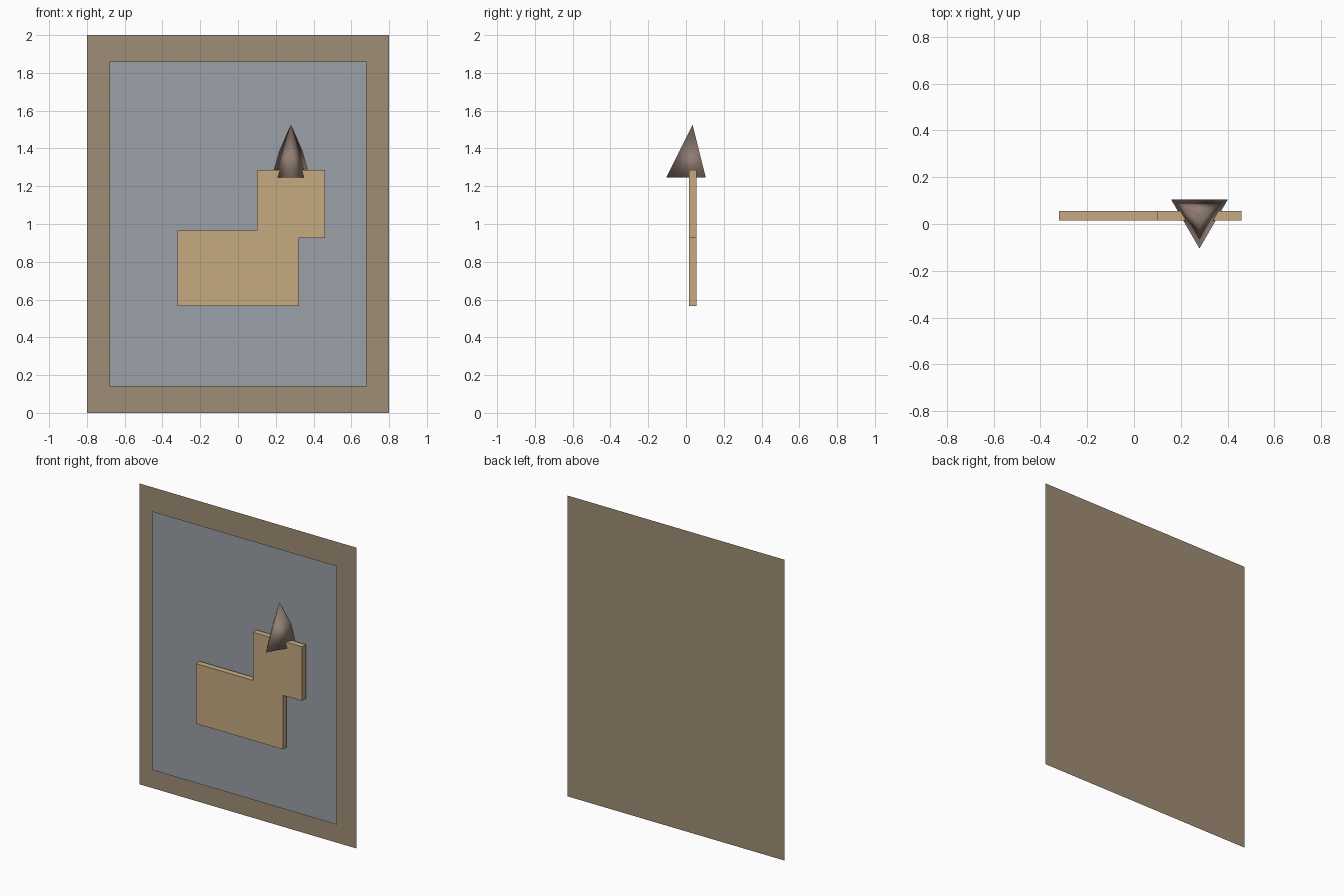
import bpy
from math import sin, cos, radians

if "Cube" in bpy.data.objects:
    bpy.data.objects.remove(bpy.data.objects["Cube"])


def make_part(name, verts, faces, color):
    mesh = bpy.data.meshes.new(name)
    mesh.from_pydata(verts, [], faces)
    mat = bpy.data.materials.new(name + "_material")
    mat.diffuse_color = (*color, 1)
    mat.use_nodes = True
    mat.node_tree.nodes["Principled BSDF"].inputs["Base Color"].default_value = mat.diffuse_color
    mesh.materials.append(mat)
    obj = bpy.data.objects.new(name, mesh)
    bpy.context.collection.objects.link(obj)
    return obj


def make_panel(name, width, height, y, color):
    """Single upright sheet facing -y, centred at z = 1."""
    w, h = width / 2, height / 2
    verts = [(-w, y, 1 - h), (w, y, 1 - h), (w, y, 1 + h), (-w, y, 1 + h)]
    return make_part(name, verts, [(0, 1, 2, 3)], color)


def make_slab(name, outline, front, back, color):
    """Outline in x, z (counter-clockwise from the front) given thickness in y."""
    n = len(outline)
    verts = [(x, y, z) for y in (front, back) for x, z in outline]
    faces = [tuple(range(n)), tuple(reversed(range(n, 2 * n)))]
    faces += [((i + 1) % n, i, n + i, n + (i + 1) % n) for i in range(n)]
    return make_part(name, verts, faces, color)


# Backing board and the canvas floating just in front of it
make_panel("frame_board", 1.6, 2.0, 0.105, (0.352, 0.270, 0.181))
make_panel("canvas", 1.36, 1.72, 0.07, (0.328, 0.352, 0.392))

# Raised animal silhouette: body with head block
make_slab("animal_figure",
          [(-0.32, 0.565), (0.32, 0.565), (0.32, 0.925), (0.46, 0.925),
           (0.46, 1.285), (0.10, 1.285), (0.10, 0.965), (-0.32, 0.965)],
          0.015, 0.055, (0.558, 0.402, 0.216))

# Three-sided, smooth-shaded ear with one corner pointing forward
cx, cy, r = 0.28, 0.035, 0.14
ring = [(cx + r * cos(radians(a)), cy + r * sin(radians(a)), 1.245)
        for a in (-90, 30, 150)]
ear = make_part("ear", ring + [(cx, cy, 1.525)],
                [(2, 1, 0), (0, 1, 3), (1, 2, 3), (2, 0, 3)],
                (0.283, 0.205, 0.171))
for p in ear.data.polygons:
    p.use_smooth = True
